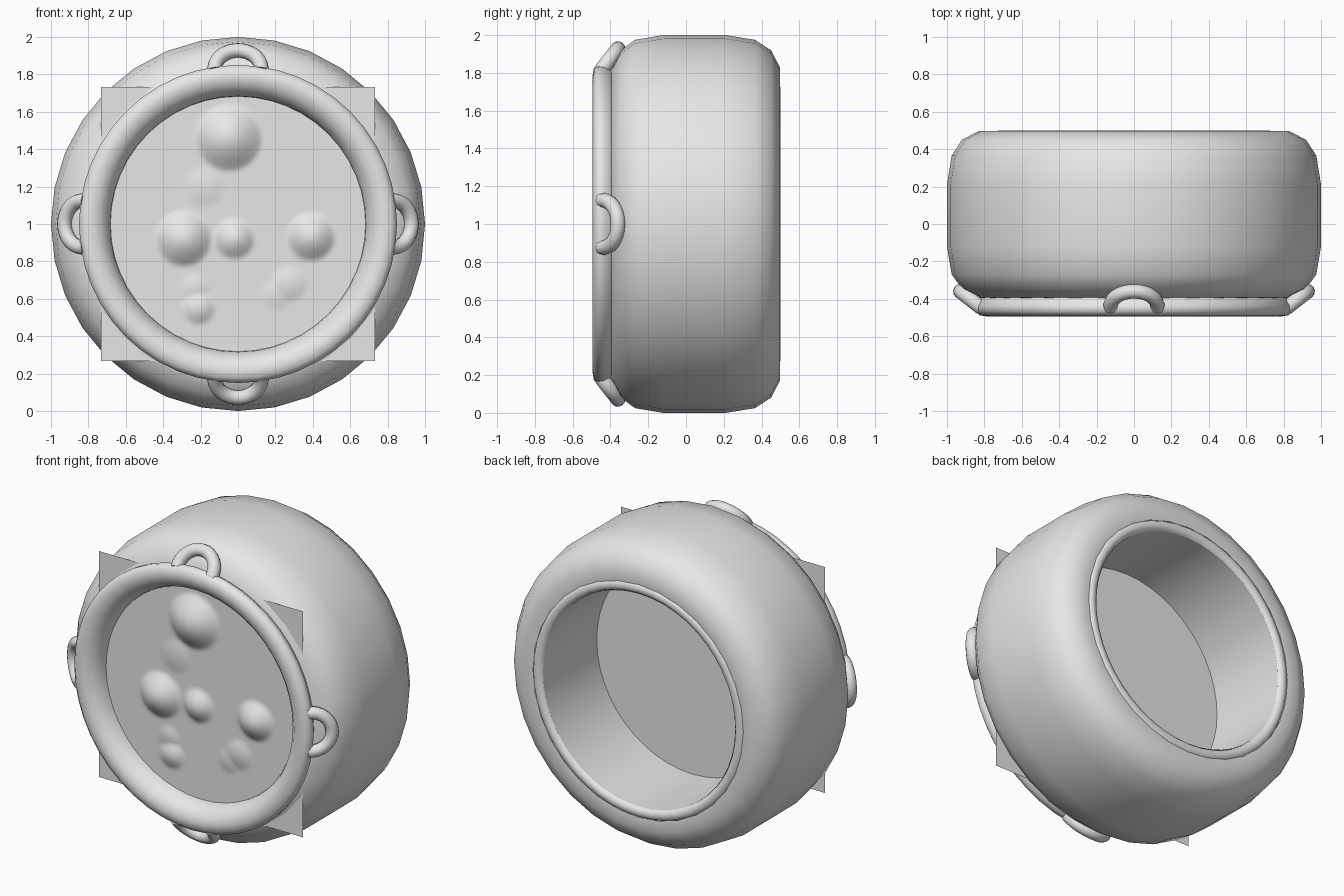
import bpy, bmesh, math
from mathutils import Vector

if "Cube" in bpy.data.objects:
    bpy.data.objects.remove(bpy.data.objects["Cube"])

grey = bpy.data.materials.new("plain grey")
grey.diffuse_color = (0.8, 0.8, 0.8, 1)
grey.use_nodes = True
grey.node_tree.nodes["Principled BSDF"].inputs["Base Color"].default_value = grey.diffuse_color


def finish(obj, angle=40):
    obj.data.materials.append(grey)
    bpy.ops.object.select_all(action='DESELECT')
    obj.select_set(True)
    bpy.context.view_layer.objects.active = obj
    bpy.ops.object.shade_smooth_by_angle(angle=math.radians(angle))


def new_object(name, bm):
    mesh = bpy.data.meshes.new(name)
    bm.to_mesh(mesh)
    bm.free()
    obj = bpy.data.objects.new(name, mesh)
    bpy.context.collection.objects.link(obj)
    return obj


def lathe(name, profile, sides=32, angle=40):
    """Revolve (radius, y) points about the front-to-back axis at z = 1."""
    bm = bmesh.new()
    rings = []
    for r, y in profile:
        if r == 0:
            rings.append([bm.verts.new((0, y, 1))] * sides)
            continue
        rings.append([bm.verts.new((r * math.sin(2 * math.pi * i / sides), y,
                                    1 + r * math.cos(2 * math.pi * i / sides)))
                      for i in range(sides)])
    for a, b in zip(rings, rings[1:]):
        for i in range(sides):
            j = (i + 1) % sides
            quad = [a[i], a[j], b[j], b[i]]
            bm.faces.new(list(dict.fromkeys(quad)))
    obj = new_object(name, bm)
    finish(obj, angle)
    return obj


# Barrel-shaped outer shell
lathe("shell", [(0.78, -0.40), (0.83, -0.393), (0.92, -0.345), (0.975, -0.27),
                (1.0, -0.12), (1.0, 0.21), (0.975, 0.365), (0.92, 0.45),
                (0.83, 0.497), (0.755, 0.49)])

# Rounded lip round the rear opening
lathe("rear_lip", [(0.76, 0.475), (0.75, 0.493), (0.725, 0.499), (0.70, 0.492),
                   (0.69, 0.47)], 48, 60)

# Hollow rear cup with a flat floor
lathe("rear_cup", [(0.69, 0.48), (0.69, -0.07), (0, -0.07)], 48)

# Rounded rim round the front face
lathe("front_rim", [(0.68, -0.36), (0.685, -0.40), (0.705, -0.445), (0.74, -0.48),
                    (0.785, -0.495), (0.825, -0.488), (0.85, -0.465),
                    (0.848, -0.435), (0.825, -0.40), (0.80, -0.375)], 48, 60)

# Square front panel with soft bumps: x, z, radius, height
BUMPS = [(-0.05, 1.46, 0.18, 0.085), (-0.29, 0.92, 0.15, 0.075),
         (-0.02, 0.92, 0.11, 0.05), (0.39, 0.93, 0.13, 0.065),
         (-0.21, 0.55, 0.09, 0.03), (-0.23, 0.66, 0.08, 0.012),
         (0.27, 0.68, 0.10, 0.018), (0.20, 0.62, 0.08, 0.01),
         (-0.18, 1.20, 0.11, 0.012)]
bm = bmesh.new()
bmesh.ops.create_grid(bm, x_segments=90, y_segments=90, size=0.733)
for v in bm.verts:
    x, z = v.co.x, v.co.y + 1
    height = 0
    for bx, bz, r, h in BUMPS:
        t = math.hypot(x - bx, z - bz) / r
        if t < 1:
            height = max(height, h * (1 - t * t) ** 1.3)
    v.co = Vector((x, -0.378 - height, z))
finish(new_object("front_panel", bm), 60)

# Four tilted loop handles round the rim
TILT = math.radians(38)
for k, name in enumerate(["top", "right", "bottom", "left"]):
    out = Vector((math.sin(k * math.pi / 2), 0, math.cos(k * math.pi / 2)))
    side = Vector((out.z, 0, -out.x))
    lean = out * math.cos(TILT) + Vector((0, math.sin(TILT), 0))
    centre = Vector((0, -0.437, 1)) + out * 0.83
    normal = lean.cross(side)
    bm = bmesh.new()
    rings = []
    for i in range(17):
        a = math.radians(-8 + 196 * i / 16)
        d = side * math.cos(a) + lean * math.sin(a)
        rings.append([bm.verts.new(centre + d * (0.125 + 0.039 * math.cos(b))
                                   + normal * 0.039 * math.sin(b))
                      for b in [j * math.pi / 6 for j in range(12)]])
    for p, q in zip(rings, rings[1:]):
        for j in range(12):
            n = (j + 1) % 12
            bm.faces.new((p[j], p[n], q[n], q[j]))
    bm.faces.new(rings[0])
    bm.faces.new(rings[-1])
    bmesh.ops.recalc_face_normals(bm, faces=bm.faces)
    finish(new_object(name + "_handle", bm))
